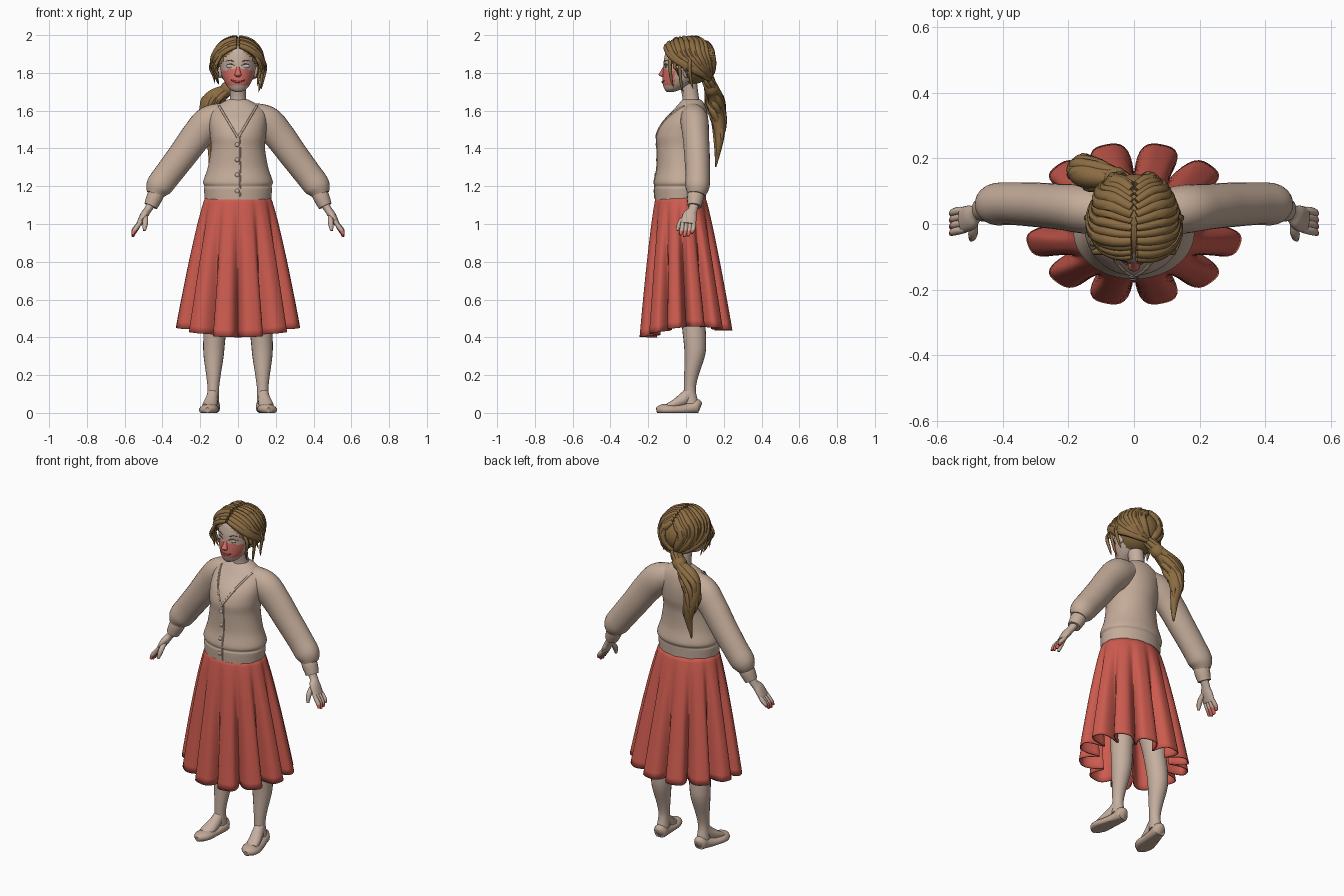
import bpy, bmesh, random
from math import sin, cos, pi, radians
from mathutils import Vector as V, Matrix
from mathutils.bvhtree import BVHTree

random.seed(4)
if "Cube" in bpy.data.objects:
    bpy.data.objects.remove(bpy.data.objects["Cube"])


def material(name, *rgb):
    m = bpy.data.materials.new(name)
    m.use_nodes = True
    m.diffuse_color = (*rgb, 1)
    m.node_tree.nodes["Principled BSDF"].inputs["Base Color"].default_value = (*rgb, 1)
    return m


KNIT = material("beige knit", .55, .41, .32)
SKIN = material("pale skin", .56, .43, .35)
SHOE = material("tan shoe", .53, .39, .305)
SKIRT = material("red cloth", .61, .105, .078)
HAIR = material("brown hair", .26, .15, .055)
BLUSH = material("blush", .66, .16, .13)
LIPS = material("dark red lips", .36, .07, .06)
EYE = material("grey eye", .52, .48, .46)


def finish(name, bm, *mats, rule=None):
    bmesh.ops.recalc_face_normals(bm, faces=bm.faces)
    me = bpy.data.meshes.new(name)
    bm.to_mesh(me)
    bm.free()
    for m in mats:
        me.materials.append(m)
    if rule:
        for p in me.polygons:
            p.material_index = rule(p.center)
    me.shade_smooth()
    me.set_sharp_from_angle(angle=radians(45))
    ob = bpy.data.objects.new(name, me)
    bpy.context.collection.objects.link(ob)
    return ob


def smooth_rows(rows, steps):
    # Catmull-Rom through the rows
    rows = [V(r) for r in rows]
    out = []
    for i in range(len(rows) - 1):
        b, c = rows[i], rows[i + 1]
        a, d = rows[max(i - 1, 0)], rows[min(i + 2, len(rows) - 1)]
        for k in range(steps):
            t = k / steps
            out.append(.5 * (2 * b + (c - a) * t + (2 * a - 5 * b + 4 * c - d) * t**2
                             + (3 * b - a - 3 * c + d) * t**3))
    return out + [rows[-1]]


def loft(name, rows, *mats, n=16, steps=4, flat=False, side=1, floor=False, rule=None):
    # rows: x, y, z, radius across, radius front to back
    rows = smooth_rows(rows, steps)
    bm, rings, v = bmesh.new(), [], V((0, 1, 0))
    for i, r in enumerate(rows):
        t = V((0, 0, 1))
        if not flat:
            t = (V(rows[min(i + 1, len(rows) - 1)][:3]) - V(rows[max(i - 1, 0)][:3])).normalized()
        v = (v - t * v.dot(t)).normalized()
        u = v.cross(t)
        ring = []
        for k in range(n):
            a = 2 * pi * k / n
            p = V(r[:3]) + u * cos(a) * r[3] + v * sin(a) * r[4]
            p.x *= side
            if floor:
                p.z = max(p.z, 0)
            ring.append(bm.verts.new(p))
        rings.append(ring)
    for a, b in zip(rings, rings[1:]):
        for k in range(n):
            bm.faces.new((a[k], a[k - 1], b[k - 1], b[k]))
    bm.faces.new(rings[0])
    bm.faces.new(rings[-1])
    return finish(name, bm, *mats, rule=rule)


def tube(name, pts, r, *mats, tip=.3, **kw):
    # round strand that narrows at both ends
    m = len(pts) - 1
    rows = [(*p, *[r * (tip + (1 - tip) * sin(pi * (.12 + .88 * i / m)))] * 2)
            for i, p in enumerate(pts)]
    return loft(name, rows, *mats, n=8, **kw)


def blob(name, loc, size, mat):
    bm = bmesh.new()
    bmesh.ops.create_uvsphere(bm, u_segments=16, v_segments=10, radius=1,
                              matrix=Matrix.Translation(loc) @ Matrix.Diagonal((*size, 1)))
    return finish(name, bm, mat)


def front_of(ob):
    # returns a function giving the front surface point at x, z
    tree = BVHTree.FromPolygons([v.co for v in ob.data.vertices],
                                [p.vertices for p in ob.data.polygons])
    return lambda x, z: tree.ray_cast(V((x, -1, z)), V((0, 1, 0)))[0]


# Cardigan body with open neckline
torso = loft("cardigan_body", [
    (0, -.03, 1.13, .176, .135), (0, -.03, 1.185, .18, .137), (0, -.028, 1.2, .177, .136),
    (0, -.026, 1.225, .184, .142), (0, -.026, 1.3, .16, .128), (0, -.026, 1.4, .143, .128),
    (0, -.02, 1.47, .148, .135), (0, -.004, 1.54, .152, .122), (0, .02, 1.6, .142, .09),
    (0, .03, 1.64, .09, .065), (0, .03, 1.66, .05, .045)], KNIT, SKIN, n=96, steps=8, flat=True,
    rule=lambda c: int(c.z > 1.455 + 1.7 * abs(c.x) and c.y < 0 or c.z > 1.645))
chest = front_of(torso)
for s in (-1, 1):
    tube("neckline_trim", [chest(s * .01 * i, 1.455 + .017 * i) for i in range(11)],
         .006, KNIT, tip=1, steps=2)
tube("front_opening", [chest(.012, 1.135 + .03 * i) for i in range(12)], .004, KNIT, tip=1)
for z in (1.175, 1.26, 1.34, 1.42):
    blob("button", chest(-.004, z), (.012, .006, .012), KNIT)

# Pleated skirt with rounded flutes that deepen toward the hem
bm, rings, count = bmesh.new(), [], 240
for j in range(21):
    t = j / 20
    ring = []
    for k in range(count):
        a = 2 * pi * k / count
        wave = 12 * (a - radians(15))
        hem = .4 + .018 * (1 + sin(a)) + .038 * cos(a)**2
        d = 1 - .37 * t * ((1 - cos(wave)) / 2)**1.7
        b = a + radians(4) * t * sin(wave)
        ring.append(bm.verts.new(((.171 + .164 * t**.8) * d * cos(b),
                                  -.029 * (1 - t) + (.13 + .121 * t**.8) * d * sin(b),
                                  1.15 + (hem - 1.15) * t)))
    rings.append(ring)
for a, b in zip(rings, rings[1:]):
    for k in range(count):
        bm.faces.new((a[k - 1], a[k], b[k], b[k - 1]))
skirt = finish("skirt", bm, SKIRT)
skirt.modifiers.new("thickness", "SOLIDIFY").thickness = .006

for s in (-1, 1):
    # Sleeve and cuff
    loft("sleeve", [
        (.07, .035, 1.575, .068, .065), (.15, .045, 1.54, .086, .074),
        (.22, .052, 1.465, .082, .07), (.29, .058, 1.37, .077, .068),
        (.37, .062, 1.265, .073, .065), (.42, .06, 1.198, .069, .064),
        (.44, .054, 1.155, .045, .046)],
        KNIT, n=24, steps=6, side=s)
    loft("cuff", [(.425, .054, 1.175, .04, .043), (.442, .05, 1.14, .043, .044),
                  (.462, .044, 1.095, .036, .037)], KNIT, n=20, side=s)
    # Hand with flushed fingertips
    loft("palm", [(.45, .046, 1.12, .024, .028), (.478, .036, 1.075, .02, .025),
                  (.498, .02, 1.045, .021, .038), (.523, .012, 1.0, .015, .04)], SKIN, side=s)
    for i, reach in enumerate((.9, 1, .97, .78)):
        y = -.018 + .02 * i
        tube("finger", [(.513, y, 1.015), (.535, y - .002, 1.015 - .035 * reach),
                        (.551, y - .006, 1.015 - .06 * reach),
                        (.558, y - .012, 1.015 - .082 * reach)],
             .0128, SKIN, BLUSH, tip=.55, side=s, rule=lambda c: int(c.z < .965))
    tube("thumb", [(.487, .015, 1.05), (.49, -.02, 1.02), (.492, -.036, .995),
                   (.496, -.047, .965)], .015, SKIN, tip=.5, side=s)
    # Leg, foot and flat shoe
    loft("leg", [(.09, 0, .95, .085, .09), (.1, .02, .7, .082, .085), (.115, .035, .52, .064, .066),
                 (.126, .047, .38, .058, .06), (.129, .046, .3, .053, .054),
                 (.13, .027, .19, .037, .037), (.131, .02, .12, .03, .032),
                 (.133, .025, .05, .034, .042)], SKIN, n=20, flat=True, side=s)
    loft("instep", [(.132, .025, .12, .026, .026), (.138, -.01, .075, .033, .034),
                    (.148, -.06, .045, .038, .026), (.155, -.1, .03, .036, .018)],
         SKIN, side=s)
    loft("shoe", [(.13, .077, .03, .014, .02), (.131, .06, .034, .036, .04),
                  (.136, .02, .024, .04, .032), (.147, -.04, .018, .047, .028),
                  (.155, -.09, .018, .052, .03), (.16, -.13, .018, .042, .026),
                  (.162, -.156, .014, .014, .014)], SHOE, n=20, side=s, floor=True)

# Head and neck
loft("neck", [(0, .03, 1.6, .07, .06), (0, .027, 1.65, .046, .046), (0, .02, 1.7, .042, .044),
              (0, .005, 1.78, .045, .05)], SKIN, n=24, flat=True)
head = loft("head", [
    (0, -.083, 1.7, .018, .02), (0, -.07, 1.712, .042, .043), (0, -.046, 1.74, .064, .077),
    (0, -.021, 1.78, .083, .103), (0, -.007, 1.83, .094, .113), (0, 0, 1.88, .1, .115),
    (0, .005, 1.93, .09, .102), (0, .01, 1.965, .045, .055)], SKIN, BLUSH, n=48, steps=6,
    flat=True, rule=lambda c: int(1.737 < c.z < 1.823 - .1 * abs(c.x) and c.y < -.06))
face = front_of(head)
loft("nose", [(0, -.112, 1.835, .009, .008), (0, -.122, 1.81, .012, .012),
              (0, -.13, 1.79, .018, .015), (0, -.118, 1.777, .01, .008)], BLUSH, flat=True)
tube("mouth", [face(x, 1.752 + 8 * x * x) for x in (-.036, -.018, 0, .018, .036)],
     .006, LIPS, steps=6)
for s in (-1, 1):
    blob("eye", face(s * .041, 1.836), (.022, .005, .01), EYE)
    tube("eyelid", [face(s * x, 1.847 - 18 * (x - .041)**2) for x in (.018, .03, .041, .053, .064)],
         .003, HAIR)
    tube("eyebrow", [face(s * x, 1.866 - 10 * (x - .045)**2) for x in (.02, .035, .05, .066)],
         .003, HAIR)
    blob("ear", (s * .094, .005, 1.805), (.014, .022, .032), SKIN)

# Hair cap, cut open around the face
MID, SIZE = V((0, .015, 1.86)), V((.122, .137, .124))
bm = bmesh.new()
bmesh.ops.create_uvsphere(bm, u_segments=48, v_segments=32, radius=1,
                          matrix=Matrix.Translation(MID) @ Matrix.Diagonal((*SIZE, 1)))
gone = [f for f in bm.faces for c in [f.calc_center_median()]
        if c.y < .01 and c.z < 1.945 - 1.0 * abs(c.x)]
bmesh.ops.delete(bm, geom=gone, context="FACES")
finish("hair_cap", bm, HAIR)

# Locks sweeping from the centre parting round to the tie, fuller at the front
TIE = V((-.2, .85, -.8))
for s in (-1, 1):
    for i in range(13):
        u = i / 12
        a = radians(38 + 99 * u)
        start = V((s * .06, -cos(a), sin(a)))
        side = V((s * (.95 - .5 * u), -.55 + 1.45 * u, .1 + .14 * u))
        low = V((s * (.8 - .6 * u), .35 + .5 * u, -.45))
        lift = 1 + random.uniform(-.015, .05) + .05 * (1 - u)**3
        pts = []
        for d in smooth_rows([start, start.lerp(side, .5) * 1.2, side, low, TIE], 3):
            d = d.normalized() * lift
            pts.append(MID + V((d.x * SIZE.x, d.y * SIZE.y, d.z * SIZE.z)))
        tube("hair_lock", pts, random.uniform(.014, .023), HAIR, tip=.5, steps=2)
    # Loose strands beside the face
    for i in range(5):
        x, y, end = .098 + .006 * i, -.085 + .026 * i, random.uniform(1.69, 1.79)
        tube("loose_strand", [(s * .05, y - .01, 1.945), (s * x, y, 1.88),
                              (s * (x + .022), y, 1.83), (s * (x + .008), y + .008, end + .04),
                              (s * (x + random.uniform(-.01, .025)), y + .02, end)],
             .01, HAIR, tip=.1)

# Ponytail of twisted locks
tail = smooth_rows([(-.02, .115, 1.77, .035), (-.055, .135, 1.715, .032), (-.13, .15, 1.655, .055),
                    (-.155, .165, 1.58, .052), (-.15, .178, 1.5, .038), (-.14, .175, 1.42, .024),
                    (-.15, .16, 1.31, .004)], 3)
loft("ponytail_core", [(*p, p[3] * .8) for p in tail], HAIR, steps=2)
for i in range(8):
    pts = []
    for k, p in enumerate(tail[:random.randint(12, 19)]):
        a = i * pi / 4 + k * .22
        wide = .75 + .2 * sin(k * 1.1 + i)
        pts.append((p[0] + wide * p[3] * cos(a), p[1] + .65 * p[3] * sin(a), p[2] + .01 * sin(a)))
    tube("ponytail_lock", pts, .019, HAIR, tip=.2, steps=2)
loft("hair_tie", [(-.04, .128, 1.737, .034, .034), (-.055, .135, 1.715, .04, .04),
                  (-.073, .139, 1.7, .034, .034)], HAIR)
